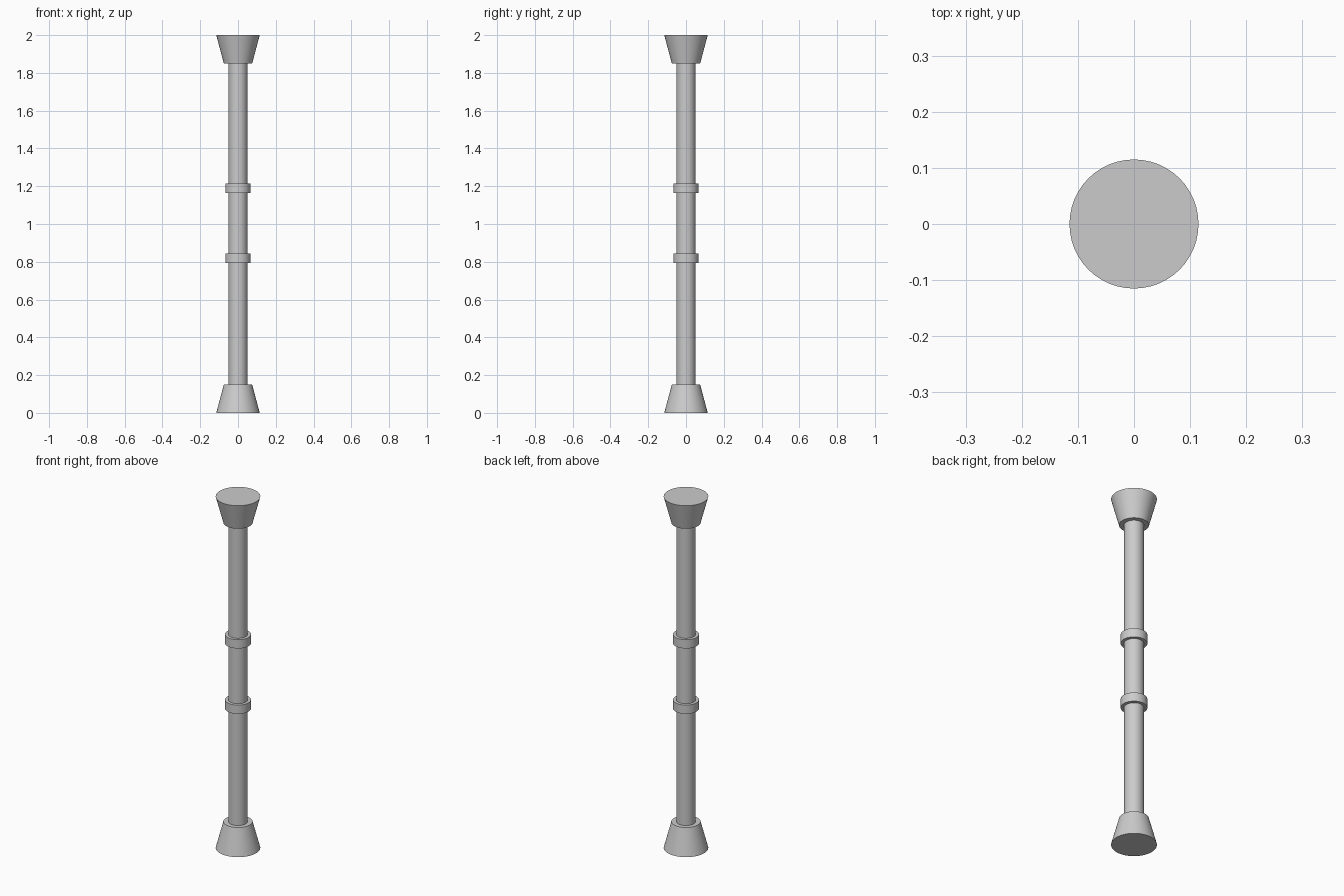
import bpy

if "Cube" in bpy.data.objects:
    bpy.data.objects.remove(bpy.data.objects["Cube"])

SIDES = 48


def frustum(name, r_low, r_high, z_low, z_high):
    """Capped round part between two heights, smooth with sharp rims."""
    bpy.ops.mesh.primitive_cone_add(
        vertices=SIDES, radius1=r_low, radius2=r_high,
        depth=z_high - z_low, location=(0, 0, (z_low + z_high) / 2))
    obj = bpy.context.object
    obj.name = name
    bpy.ops.object.shade_smooth_by_angle()
    return obj


# Long central pole
frustum("pole", 0.05, 0.05, 0.15, 1.85)

# Flared ends, wide side outward
frustum("bottom_foot", 0.115, 0.075, 0.0, 0.15)
frustum("top_cap", 0.075, 0.115, 1.85, 2.0)

# Two collars around the middle
for name, z in (("lower_collar", 0.818), ("upper_collar", 1.19)):
    frustum(name, 0.067, 0.067, z - 0.025, z + 0.025)
